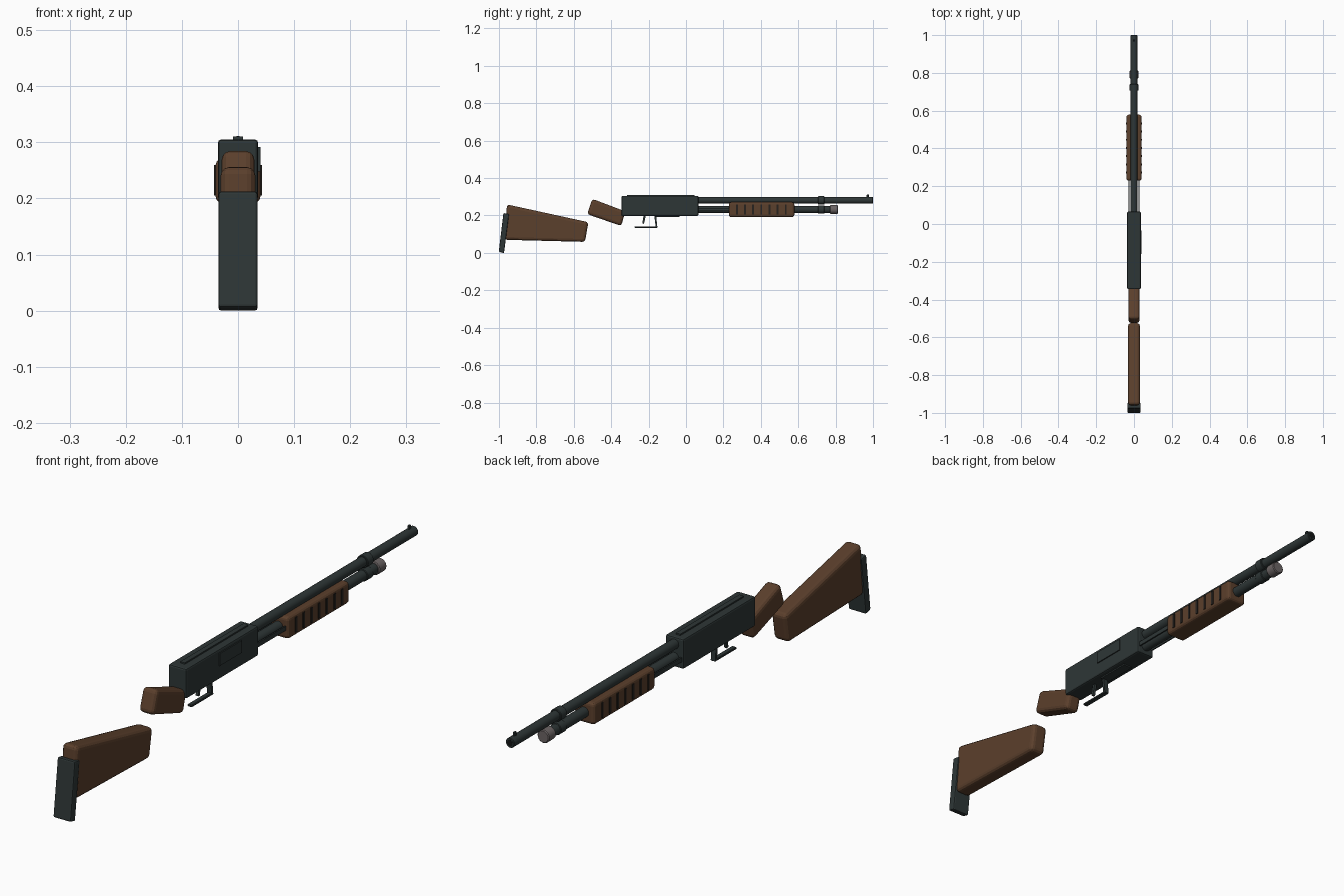
import bpy, bmesh, math
from mathutils import Matrix

if "Cube" in bpy.data.objects:
    bpy.data.objects.remove(bpy.data.objects["Cube"])


def material(name, rgb):
    m = bpy.data.materials.new(name)
    m.diffuse_color = (*rgb, 1)
    m.use_nodes = True
    m.node_tree.nodes["Principled BSDF"].inputs["Base Color"].default_value = m.diffuse_color
    return m


METAL = material("dark metal", (0.027, 0.037, 0.037))
WOOD = material("brown wood", (0.105, 0.050, 0.025))
GROOVE = material("groove dark", (0.020, 0.016, 0.013))
STEEL = material("grey steel", (0.150, 0.130, 0.130))
BORE = material("bore black", (0.006, 0.007, 0.007))


def finish(bm, name, mat, bevel=0.0, segments=2):
    bmesh.ops.recalc_face_normals(bm, faces=bm.faces[:])
    if bevel:
        bmesh.ops.bevel(bm, geom=bm.edges[:], offset=bevel, segments=segments,
                        profile=0.5, affect='EDGES', clamp_overlap=True)
    me = bpy.data.meshes.new(name)
    bm.to_mesh(me)
    bm.free()
    me.materials.append(mat)
    ob = bpy.data.objects.new(name, me)
    bpy.context.collection.objects.link(ob)
    return ob


def prism(name, pts, x0, x1, mat, bevel=0.0, segments=2):
    """Side profile of (y, z) points extruded from x0 to x1."""
    bm = bmesh.new()
    a = [bm.verts.new((x0, y, z)) for y, z in pts]
    b = [bm.verts.new((x1, y, z)) for y, z in pts]
    n = len(pts)
    bm.faces.new(a)
    bm.faces.new(b[::-1])
    for i in range(n):
        j = (i + 1) % n
        bm.faces.new((a[i], b[i], b[j], a[j]))
    return finish(bm, name, mat, bevel, segments)


def box(name, x, y, z, mat, bevel=0.0, segments=2):
    pts = [(y[0], z[0]), (y[1], z[0]), (y[1], z[1]), (y[0], z[1])]
    return prism(name, pts, x[0], x[1], mat, bevel, segments)


def tube(name, r, y0, y1, z, mat, bevel=0.0):
    bm = bmesh.new()
    bmesh.ops.create_cone(bm, cap_ends=True, segments=24, radius1=r, radius2=r,
                          depth=y1 - y0,
                          matrix=Matrix.Translation((0, (y0 + y1) / 2, z))
                          @ Matrix.Rotation(math.pi / 2, 4, 'X'))
    if bevel:
        rims = [e for e in bm.edges if any(len(f.verts) > 4 for f in e.link_faces)]
        bmesh.ops.bevel(bm, geom=rims, offset=bevel, segments=1, affect='EDGES')
    ob = finish(bm, name, mat)
    bpy.context.view_layer.objects.active = ob
    ob.select_set(True)
    bpy.ops.object.shade_smooth_by_angle(angle=math.radians(30))
    ob.select_set(False)
    return ob


# Butt pad, stock and grip
prism("butt_pad", [(-1.001, 0.006), (-0.973, -0.001), (-0.946, 0.208), (-0.976, 0.213)],
      -0.035, 0.035, METAL, 0.005)
prism("stock", [(-0.970, 0.070), (-0.540, 0.059), (-0.522, 0.164), (-0.957, 0.259)],
      -0.031, 0.031, WOOD, 0.015, 3)
prism("grip", [(-0.528, 0.207), (-0.346, 0.144), (-0.325, 0.222), (-0.501, 0.289)],
      -0.029, 0.029, WOOD, 0.015, 3)

# Receiver with top rib, side port and loading plate
box("receiver", (-0.036, 0.036), (-0.345, 0.066), (0.198, 0.305), METAL, 0.006)
box("top_rib", (-0.009, 0.009), (-0.315, 0.045), (0.300, 0.310), METAL)
box("ejection_port", (0.030, 0.040), (-0.16, -0.035), (0.248, 0.292), METAL)
box("loading_plate", (-0.018, 0.018), (-0.165, -0.035), (0.193, 0.203), METAL)

# Trigger and guard
box("guard_bar", (-0.009, 0.009), (-0.275, -0.154), (0.134, 0.142), METAL, 0.002, 1)
prism("guard_post", [(-0.162, 0.136), (-0.153, 0.136), (-0.160, 0.203), (-0.170, 0.203)],
      -0.009, 0.009, METAL)
prism("trigger", [(-0.234, 0.158), (-0.225, 0.155), (-0.214, 0.203), (-0.226, 0.203)],
      -0.005, 0.005, METAL)

# Barrel, magazine tube, cap
tube("barrel", 0.0175, 0.05, 1.0, 0.281, METAL, 0.002)
tube("bore", 0.011, 0.995, 1.0005, 0.281, BORE)
tube("magazine_tube", 0.0185, 0.05, 0.78, 0.232, METAL)
tube("magazine_cap", 0.0235, 0.77, 0.812, 0.232, STEEL, 0.003)

# Barrel clamp and front sight
tube("barrel_ring", 0.0225, 0.706, 0.740, 0.281, METAL, 0.002)
tube("magazine_ring", 0.0215, 0.706, 0.740, 0.232, METAL, 0.002)
box("front_sight", (-0.004, 0.004), (0.966, 0.978), (0.294, 0.311), METAL, 0.001, 1)

# Pump handle with dark grooves and action bars on both sides
box("pump_handle", (-0.040, 0.040), (0.229, 0.579), (0.192, 0.271), WOOD, 0.012, 3)
for side, label in ((-1, "left"), (1, "right")):
    for i in range(7):
        y = 0.272 + i * 0.0435
        xs = sorted((side * 0.036, side * 0.0425))
        box(f"{label}_groove_{i + 1}", xs, (y - 0.005, y + 0.005), (0.205, 0.260), GROOVE)
    xs = sorted((side * 0.025, side * 0.030))
    box(f"{label}_action_bar", xs, (0.05, 0.25), (0.224, 0.240), METAL)
